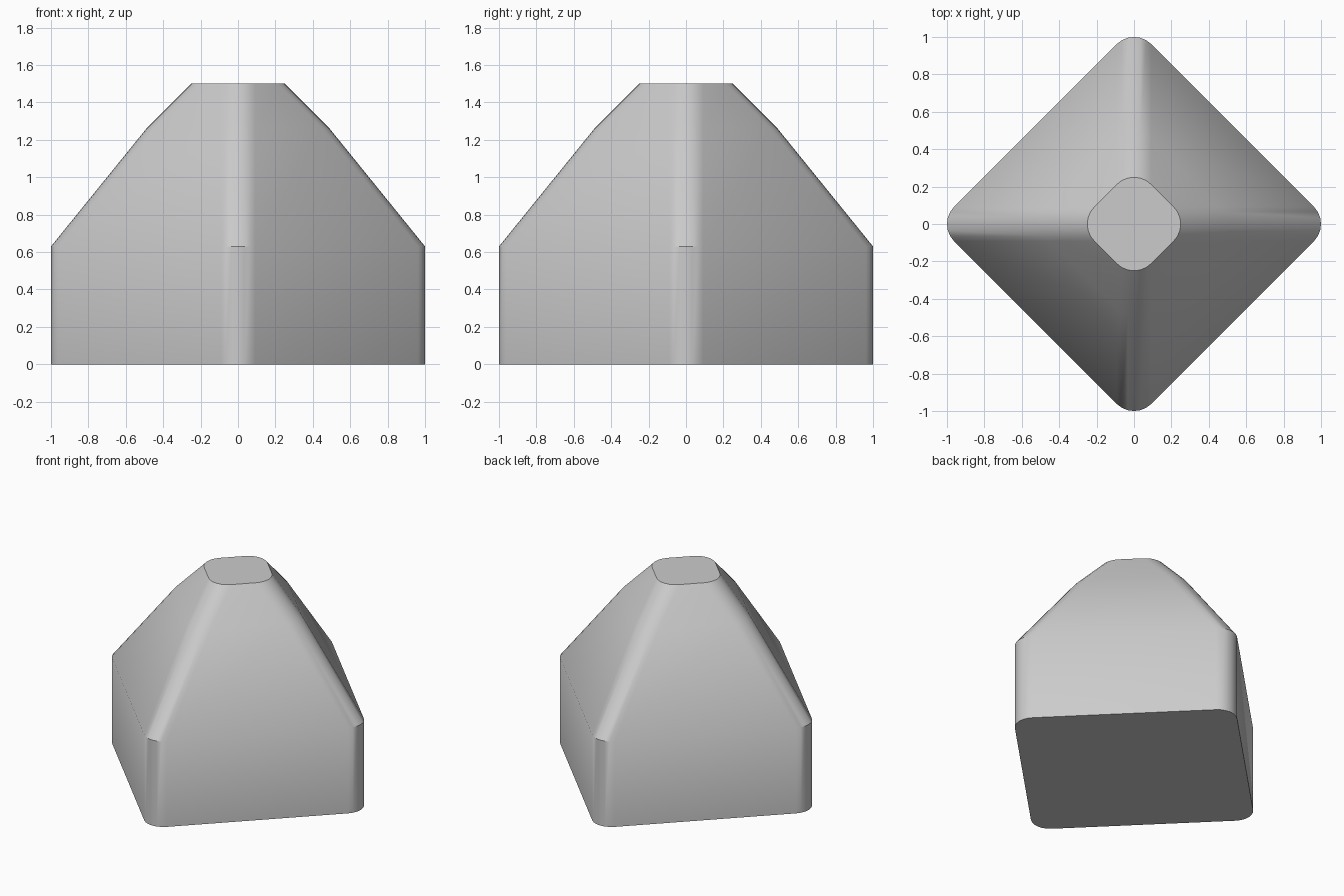
import bpy
import bmesh
from math import cos, sin, radians

cube = bpy.data.objects.get("Cube")
if cube:
    bpy.data.objects.remove(cube, do_unlink=True)

CORNER_RADIUS = 0.13
SEGMENTS = 6

# Height and corner reach of each level, from base to top
LEVELS = [(0, 1), (0.63, 1), (1.26, 0.49), (1.5, 0.25)]


def diamond_ring(bm, z, reach):
    """Ring of vertices forming a diamond with rounded corners."""
    ring = []
    for corner in range(4):
        axis = radians(90 * corner)
        for i in range(SEGMENTS + 1):
            a = axis + radians(-45 + 90 * i / SEGMENTS)
            centre = reach - CORNER_RADIUS
            ring.append(bm.verts.new((centre * cos(axis) + CORNER_RADIUS * cos(a),
                                      centre * sin(axis) + CORNER_RADIUS * sin(a), z)))
    return ring


# Tapered block lofted through the levels
bm = bmesh.new()
rings = [diamond_ring(bm, z, reach) for z, reach in LEVELS]
for low, high in zip(rings, rings[1:]):
    for i in range(len(low)):
        j = (i + 1) % len(low)
        bm.faces.new((low[i], low[j], high[j], high[i]))
bm.faces.new(rings[0][::-1])
bm.faces.new(rings[-1])

mesh = bpy.data.meshes.new("tapered_block")
bm.to_mesh(mesh)
bm.free()
block = bpy.data.objects.new("tapered_block", mesh)
bpy.context.collection.objects.link(block)

# Plain grey finish
grey = bpy.data.materials.new("light_grey")
grey.use_nodes = True
colour = (0.6, 0.6, 0.6, 1)
grey.diffuse_color = colour
grey.node_tree.nodes["Principled BSDF"].inputs["Base Color"].default_value = colour
mesh.materials.append(grey)

# Smooth sides with crisp rims
bpy.ops.object.select_all(action="DESELECT")
block.select_set(True)
bpy.context.view_layer.objects.active = block
bpy.ops.object.shade_smooth_by_angle(angle=radians(35))
